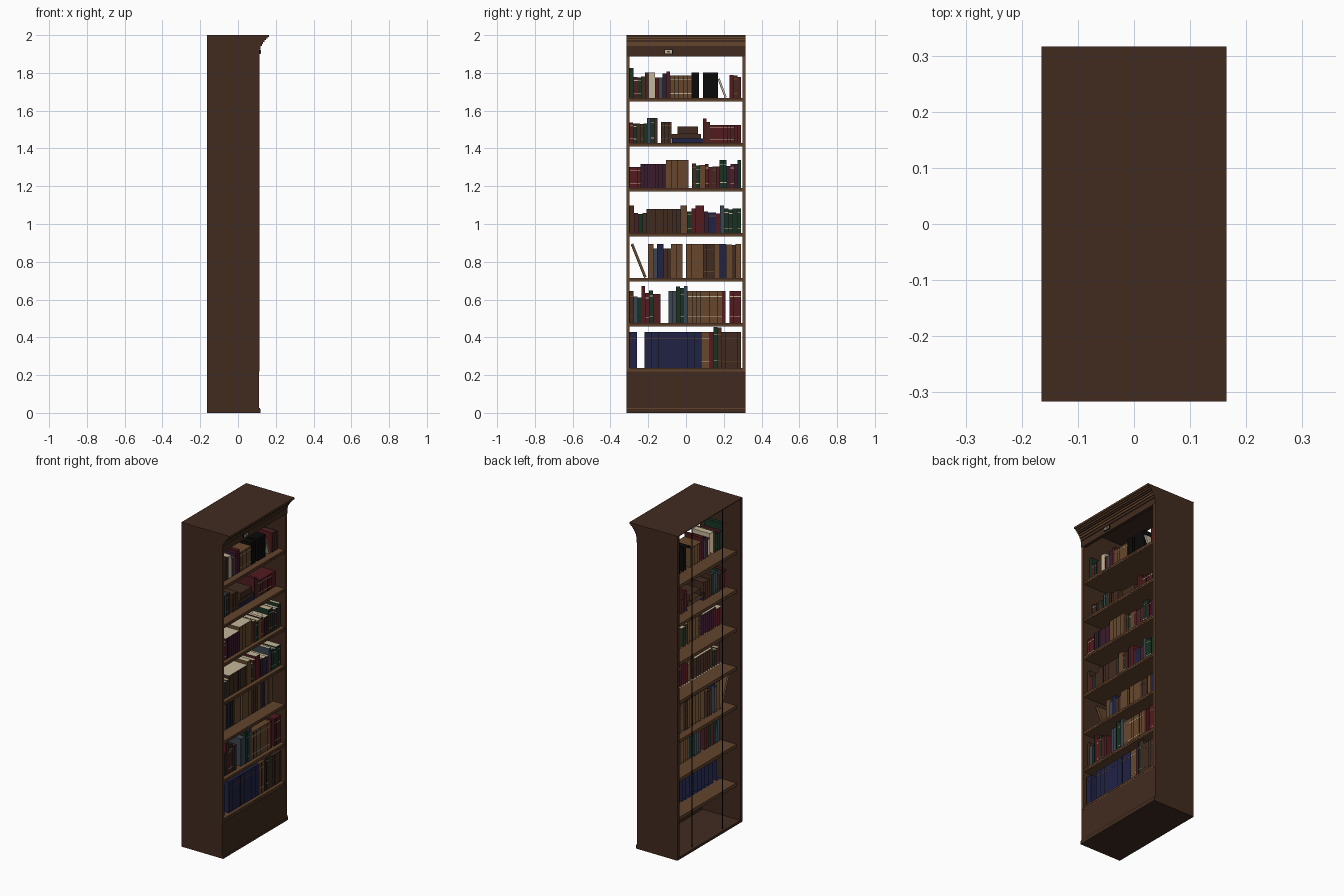
import bpy, bmesh, math, random
from mathutils import Matrix, Vector

cube = bpy.data.objects.get("Cube")
if cube:
    bpy.data.objects.remove(cube, do_unlink=True)
random.seed(4)

# Palette (linear), each colour keyed by a letter
PALETTE = {
    "d": ("dark_wood", (0.053, 0.024, 0.014)),
    "w": ("shelf_wood", (0.125, 0.058, 0.026)),
    "c": ("cream_paper", (0.55, 0.47, 0.32)),
    "r": ("burgundy", (0.085, 0.011, 0.014)),
    "n": ("navy", (0.014, 0.016, 0.06)),
    "t": ("tan_leather", (0.135, 0.064, 0.026)),
    "g": ("dark_green", (0.009, 0.032, 0.016)),
    "k": ("black", (0.003, 0.003, 0.003)),
    "p": ("plum", (0.043, 0.011, 0.027)),
    "s": ("slate", (0.042, 0.062, 0.085)),
}
KEYS = list(PALETTE)
MATERIALS = []
for name, rgb in PALETTE.values():
    material = bpy.data.materials.new(name)
    material.use_nodes = True
    material.use_backface_culling = True
    material.diffuse_color = (*rgb, 1)
    shader = material.node_tree.nodes["Principled BSDF"]
    shader.inputs["Base Color"].default_value = (*rgb, 1)
    shader.inputs["Roughness"].default_value = 0.7
    MATERIALS.append(material)


def add_box(bm, low, high, key, axis=2, axis_key=None):
    """Box between two corners; faces along one axis may take another colour."""
    low, high = Vector(low), Vector(high)
    matrix = Matrix.Translation((low + high) / 2) @ Matrix.Diagonal((*(high - low), 1))
    verts = bmesh.ops.create_cube(bm, size=1, matrix=matrix)["verts"]
    for face in {face for vert in verts for face in vert.link_faces}:
        face.normal_update()
        along = axis_key and abs(face.normal[axis]) > 0.9
        face.material_index = KEYS.index(axis_key if along else key)


def finish(bm, name, matrix=Matrix()):
    """Turn the bmesh into a named object carrying the palette."""
    mesh = bpy.data.meshes.new(name)
    bm.to_mesh(mesh)
    bm.free()
    for material in MATERIALS:
        mesh.materials.append(material)
    item = bpy.data.objects.new(name, mesh)
    item.matrix_world = matrix
    bpy.context.collection.objects.link(item)


def board(name, x, z, key="d", half=0.3, middle=0):
    """Board given by its x range, z range and half width along y, with dark ends."""
    bm = bmesh.new()
    add_box(bm, (x[0], middle - half, z[0]), (x[1], middle + half, z[1]), key, 1, "d" if key == "w" else None)
    finish(bm, name)


# Carcass
HALF, INNER, BACK, FRONT = 0.316, 0.298, -0.163, 0.112
PANEL = (HALF - INNER) / 2
FLOOR, LINTEL, TOP = 0.218, 1.888, 2.0
for side, sign in (("left", 1), ("right", -1)):
    middle = sign * (HALF - PANEL)
    board(f"{side}_side_panel", (BACK, FRONT), (0, TOP - 0.004), "d", PANEL, middle)
    board(f"{side}_front_stile", (FRONT, FRONT + 0.002), (FLOOR, LINTEL), "w", PANEL, middle)
    board(f"{side}_back_strip", (-0.147, -0.143), (0, TOP - 0.01), "k", 0.001, sign * 0.148)
board("bottom_board", (BACK, FRONT), (0, 0.015))
board("plinth_board", (0.095, FRONT), (0, FLOOR))
board("plinth_moulding", (FRONT, 0.12), (0, 0.02), "d", HALF)
board("plinth_bead", (FRONT, 0.117), (0.02, 0.027), "w", HALF)
board("frieze_board", (0.095, FRONT), (LINTEL, TOP - 0.01))
board("top_board", (-0.165, 0.165), (TOP - 0.004, TOP), "d", HALF)

# Crown moulding: stacked strips that step outward on a rising curve
STEPS = 8
for i in range(STEPS):
    low, high = (LINTEL + 0.108 * math.sqrt((i + k) / STEPS) for k in (0, 1))
    reach = 0.115 + 0.05 * (i / (STEPS - 1)) ** 1.2
    board(f"crown_strip_{i + 1}", (FRONT - 0.01, reach), (low, high), "d" if i in (0, 1, 4) else "w", HALF)

# Dentil row tucked under the crown
bm = bmesh.new()
for i in range(10):
    y = (i - 4.5) * 0.064
    add_box(bm, (FRONT, y - 0.014, 1.943), (0.126, y + 0.014, 1.952), "w")
finish(bm, "crown_dentils")

# Small label plate on the frieze
for name, key, size, front in (("frame", "k", 0.022, 0.119), ("plate", "c", 0.018, 0.121), ("slot", "t", 0.008, 0.122)):
    board(f"label_{name}", (FRONT, front), (1.912 - size / 2, 1.912 + size / 2), key, size, -0.092)


def book(name, key, spine_x, y, z, width, height, angle=0.0, banded=False, pages=None):
    """Book block with its spine facing +x, open at the hidden rear."""
    bm = bmesh.new()
    add_box(bm, (-0.12, 0, 0), (0, width, height), key, 2, pages)
    bm.normal_update()
    bmesh.ops.delete(bm, geom=[f for f in bm.faces if f.normal.x < -0.9], context="FACES")
    # Dark joint along the spine, then the raised bands
    add_box(bm, (-0.001, 0, 0), (0.0005, 0.002, height), "k")
    if banded:
        for part in (0.82,) if key == "n" else (0.18, 0.82):
            base = height * part
            add_box(bm, (-0.001, 0.002, base), (0.001, width, base + 0.0035), "t" if key in "nd" else "c")
    finish(bm, name, Matrix.Translation((spine_x, y, z)) @ Matrix.Rotation(angle, 4, "X"))


# Each shelf: usual book height, spine position, colour of page tops if seen, and its books.
# A letter is a colour, a capital has banding, "_" is a gap, "+" and "-" mark tall and short groups.
ROWS = [
    (0.135, 0.07, None, "+g -RGd d c -rs pr -TTTTT k _ kk ___ -rDr"),
    (0.11, 0.05, None, "RGdDg +sGd _ DDD _________ +r d -RRRRRRR -rr"),
    (0.127, 0.085, "c", "-RRR ppppppp +tttt _ DGtR -rDr +GG pRp +g"),
    (0.125, 0.085, "c", "+d -rgd dddddddd +t Gr +rr -pNr +s GGgG"),
    (0.18, 0.03, None, "_____ t -s n -dd tt _ ttt DDD t n tdt"),
    (0.168, 0.085, None, "D -sg +r RGrr __ ss +gG +s TTTTTTTT r _ RRR"),
    (0.19, 0.09, None, "N __ NNNNNNNN TT r +GD DDDDD"),
]
WIDTHS = {"t": 0.03, "n": 0.034, "N": 0.034, "c": 0.03, "k": 0.038, "T": 0.021}
SCALES = {"+": 1.16, "-": 0.87}
shelf_tops = [1.668 - i * 0.2383 for i in range(len(ROWS))]

# Shelves and upright books
for i, (usual, spine_x, pages, row) in enumerate(ROWS):
    z = shelf_tops[i]
    board(f"shelf_{i + 1}", (-0.135, FRONT - 0.003), (z - 0.02, z), "w")
    board(f"shelf_{i + 1}_groove", (FRONT - 0.005, FRONT - 0.002), (z - 0.012, z - 0.009))
    letters = [ch for ch in row if ch.isalpha() or ch == "_"]
    fit = 0.59 / sum(WIDTHS.get(ch, 0.019) for ch in letters)
    y = -0.298
    for group in row.split():
        tall = usual * SCALES.get(group[0], 1)
        books = group.lstrip("+-")
        for ch in books:
            width = WIDTHS.get(ch, 0.019) * fit
            if ch != "_":
                height = tall * (random.uniform(0.9, 1.05) if len(set(books)) > 1 else 1)
                book(f"book_shelf_{i + 1}", ch.lower(), spine_x, y, z, width, height,
                     banded=ch.isupper(), pages=pages)
            y += width

# Leaning books
book("leaning_book_top", "c", ROWS[0][1], 0.205, shelf_tops[0], 0.011, 0.105, 0.36)
book("leaning_book_low", "t", ROWS[4][1], -0.222, shelf_tops[4], 0.014, 0.19, 0.38)

# Stack of books lying flat
z = shelf_tops[1]
for key, end, length, thick in (("n", 0.09, 0.165, 0.022), ("d", 0.08, 0.165, 0.024), ("d", 0.063, 0.108, 0.038)):
    book("flat_book", key, ROWS[1][1], end, z, thick, length, math.pi / 2)
    z += thick + 0.001
